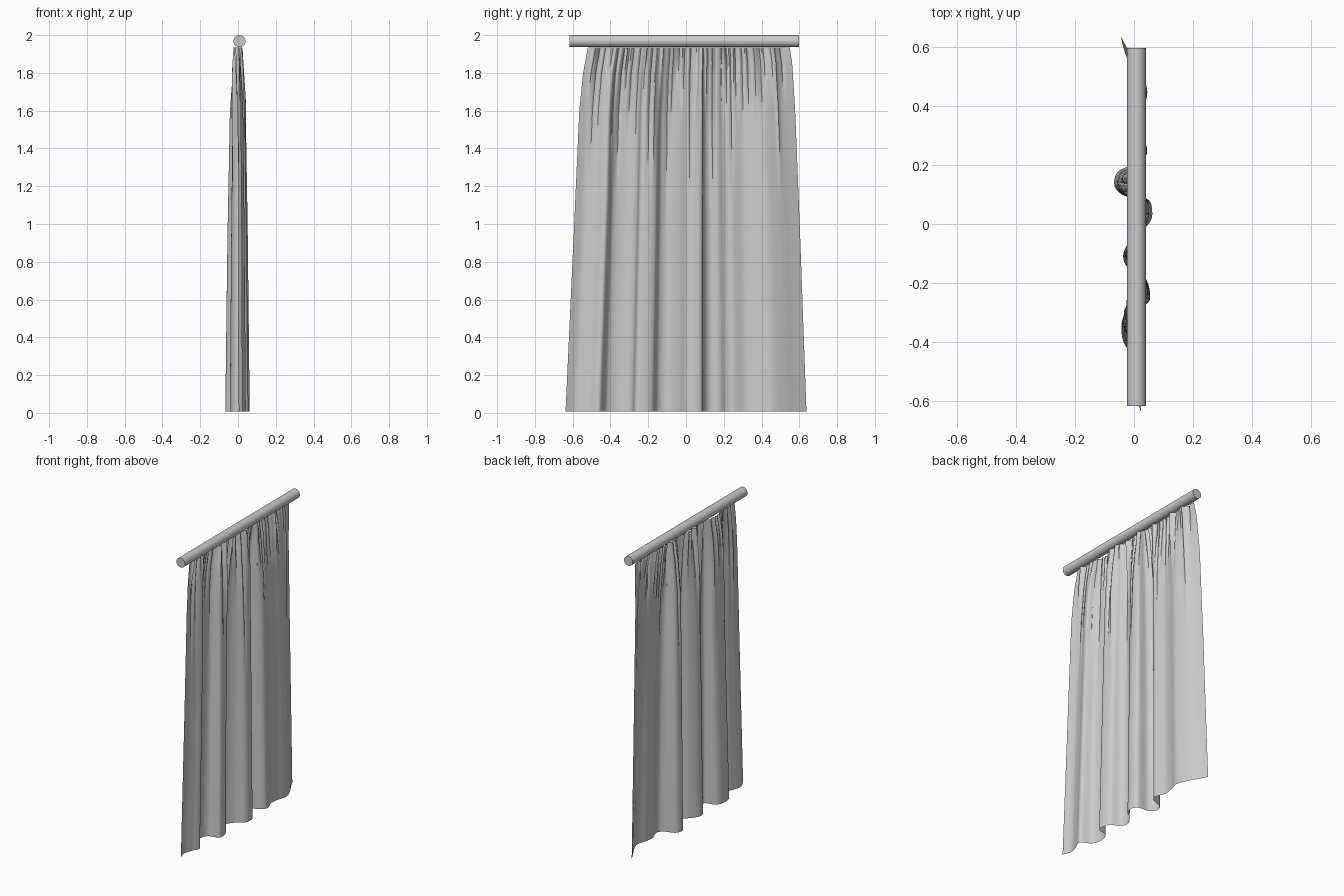
import bpy, bmesh, math, random
from mathutils import Vector

random.seed(7)
if "Cube" in bpy.data.objects:
    bpy.data.objects.remove(bpy.data.objects["Cube"])

grey = bpy.data.materials.new("soft grey")
grey.use_nodes = True
grey.diffuse_color = (0.6, 0.6, 0.6, 1)
grey.node_tree.nodes["Principled BSDF"].inputs["Base Color"].default_value = (0.6, 0.6, 0.6, 1)

# Fold path of the hem, as (y, x)
HEM = [(-.638, .024), (-.58, .004), (-.52, .02), (-.46, .04), (-.42, -.025), (-.35, -.043),
       (-.29, -.02), (-.27, .045), (-.23, .054), (-.18, .035), (-.15, -.02), (-.10, -.036),
       (-.04, .0), (0, .05), (.04, .062), (.085, .045), (.095, -.03), (.13, -.066),
       (.18, -.052), (.21, .02), (.25, .045), (.32, .022), (.38, .028), (.45, .045),
       (.52, .02), (.59, -.02), (.638, -.045)]


def smooth_path(points, steps):
    """Catmull-Rom curve through the points."""
    pts = [Vector(p) for p in points]
    pts = [2 * pts[0] - pts[1]] + pts + [2 * pts[-1] - pts[-2]]
    out = []
    for a, b, c, d in zip(pts, pts[1:], pts[2:], pts[3:]):
        for i in range(steps):
            t = i / steps
            out.append(0.5 * (2 * b + (c - a) * t + (2 * a - 5 * b + 4 * c - d) * t * t
                              + (3 * b - a - 3 * c + d) * t ** 3))
    return out + [pts[-2]]


def ramp(z, stops):
    """Piecewise linear value at height z."""
    for (z0, v0), (z1, v1) in zip(stops, stops[1:]):
        if z <= z1:
            return v0 + (v1 - v0) * (z - z0) / (z1 - z0)
    return stops[-1][1]


LEFT = [(0, .638), (1, .602), (1.6, .578), (1.85, .562), (1.93, .55)]
RIGHT = [(0, .638), (1, .592), (1.6, .565), (1.8, .545), (1.93, .52)]
DEPTH = [(0, 1), (1, .82), (1.6, .66), (1.8, .45), (1.93, .2)]
TOP, BOTTOM = 1.935, 0.008

# Gathers: narrow pinches that run down from the heading and fade out
gathers = []
for i in range(34):
    y = -.6 + 1.2 * (i + random.uniform(.2, .8)) / 34
    length = random.choice([.2, .3, .4, .5, .8, 1.0])
    gathers.append((y, length, random.choice([-1, 1]) * random.uniform(.012, .024)))


def gather_offset(y, z):
    total = 0
    for centre, length, size in gathers:
        fade = max(0, 1 - (TOP - z) / length)
        d = (y - centre) / .011
        total += size * fade * math.exp(-d * d) * (1 if d < 0 else .6)
    return total


# Curtain cloth
path = smooth_path(HEM, 12)
rows = 40
bm = bmesh.new()
grid = []
for r in range(rows + 1):
    t = r / rows
    z = BOTTOM + (TOP - BOTTOM) * (1 - (1 - t) ** 1.5)
    row = []
    for y, x in path:
        s = (y + .638) / 1.276
        yy = -ramp(z, RIGHT) * (1 - s) + ramp(z, LEFT) * s
        xx = x * ramp(z, DEPTH) + gather_offset(y, z)
        limit = ramp(z, [(0, .07), (1.6, .045), (1.93, .024)])
        row.append(bm.verts.new((max(-limit, min(limit, xx)), yy, z)))
    grid.append(row)
for low, high in zip(grid, grid[1:]):
    for i in range(len(path) - 1):
        bm.faces.new((low[i], low[i + 1], high[i + 1], high[i]))
mesh = bpy.data.meshes.new("curtain")
bm.to_mesh(mesh)
bm.free()
curtain = bpy.data.objects.new("curtain", mesh)
bpy.context.collection.objects.link(curtain)

# Curtain rod
bpy.ops.mesh.primitive_cylinder_add(vertices=32, radius=.032, depth=1.214,
                                    location=(.008, -.01, 1.968), rotation=(math.pi / 2, 0, 0))
rod = bpy.context.object
rod.name = "curtain_rod"

for part in (curtain, rod):
    part.data.materials.append(grey)
    bpy.ops.object.select_all(action="DESELECT")
    part.select_set(True)
    bpy.context.view_layer.objects.active = part
    bpy.ops.object.shade_smooth_by_angle(angle=math.radians(40))
